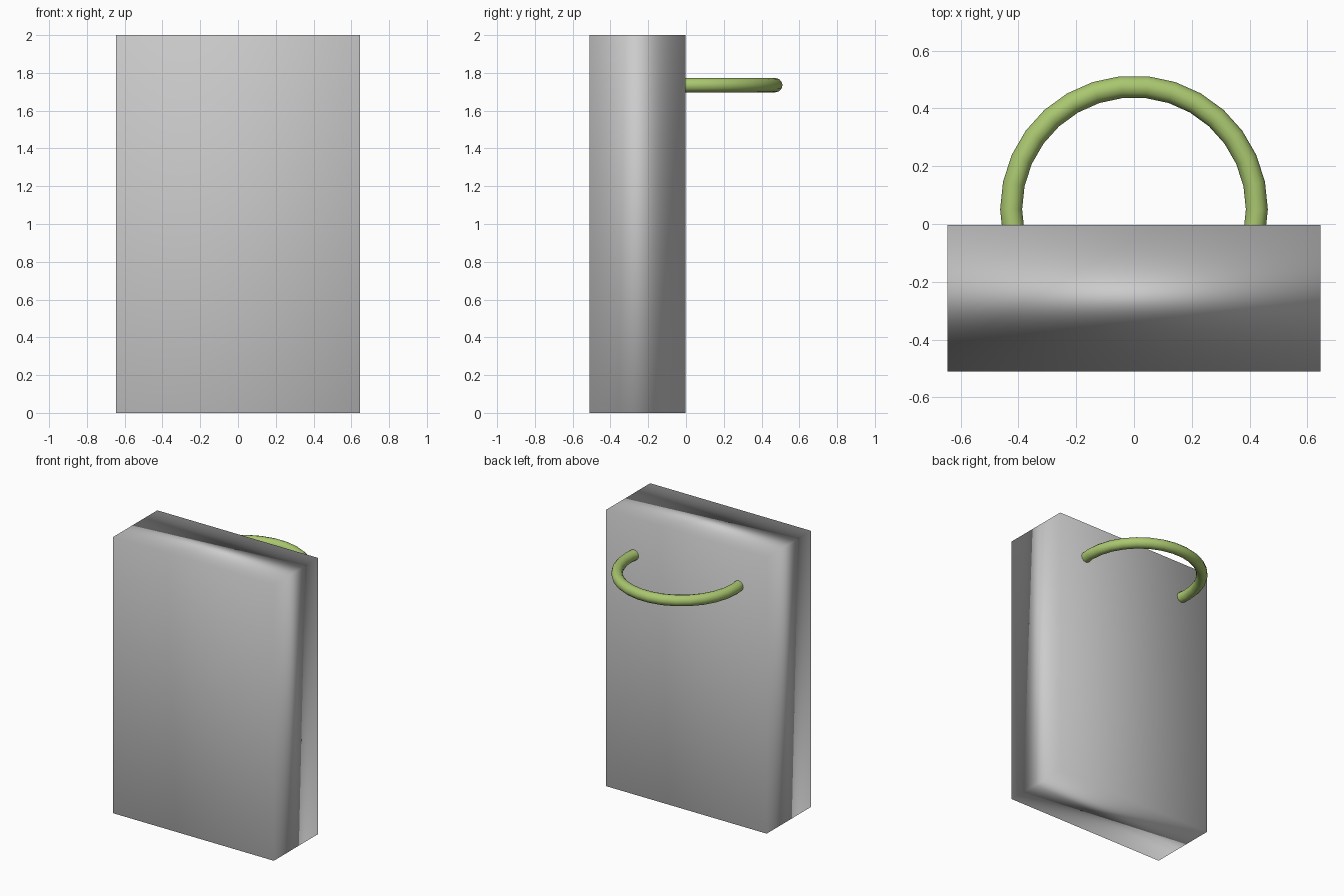
import bpy
import math

if "Cube" in bpy.data.objects:
    bpy.data.objects.remove(bpy.data.objects["Cube"])


def make_material(name, rgb):
    mat = bpy.data.materials.new(name)
    mat.diffuse_color = (*rgb, 1.0)
    mat.use_nodes = True
    mat.node_tree.nodes["Principled BSDF"].inputs["Base Color"].default_value = mat.diffuse_color
    return mat


grey = make_material("light grey", (0.60, 0.60, 0.60))
green = make_material("leaf green", (0.40, 0.57, 0.16))

# Slab body: plain box, smooth shaded with area-weighted normals
width, depth, height = 1.29, 0.508, 2.0
bpy.ops.mesh.primitive_cube_add(size=1, location=(0, -0.511 + depth / 2, height / 2))
body = bpy.context.object
body.name = "slab_body"
body.scale = (width, depth, height)
bpy.ops.object.transform_apply(location=False, rotation=False, scale=True)
bpy.ops.object.shade_smooth()
body.data.materials.append(grey)
normals = body.modifiers.new("soft normals", 'WEIGHTED_NORMAL')
normals.mode = 'FACE_AREA'
normals.weight = 50

# Ring handle: horizontal ring sunk partly into the back of the slab
ring_radius, tube_radius, segments = 0.425, 0.038, 30
reach = (ring_radius + tube_radius) * math.cos(math.pi / segments)
bpy.ops.mesh.primitive_torus_add(
    major_radius=ring_radius, minor_radius=tube_radius,
    major_segments=segments, minor_segments=12,
    location=(0, 0.511 - reach, 1.735))
handle = bpy.context.object
handle.name = "ring_handle"
bpy.ops.object.shade_smooth()
handle.data.materials.append(green)
